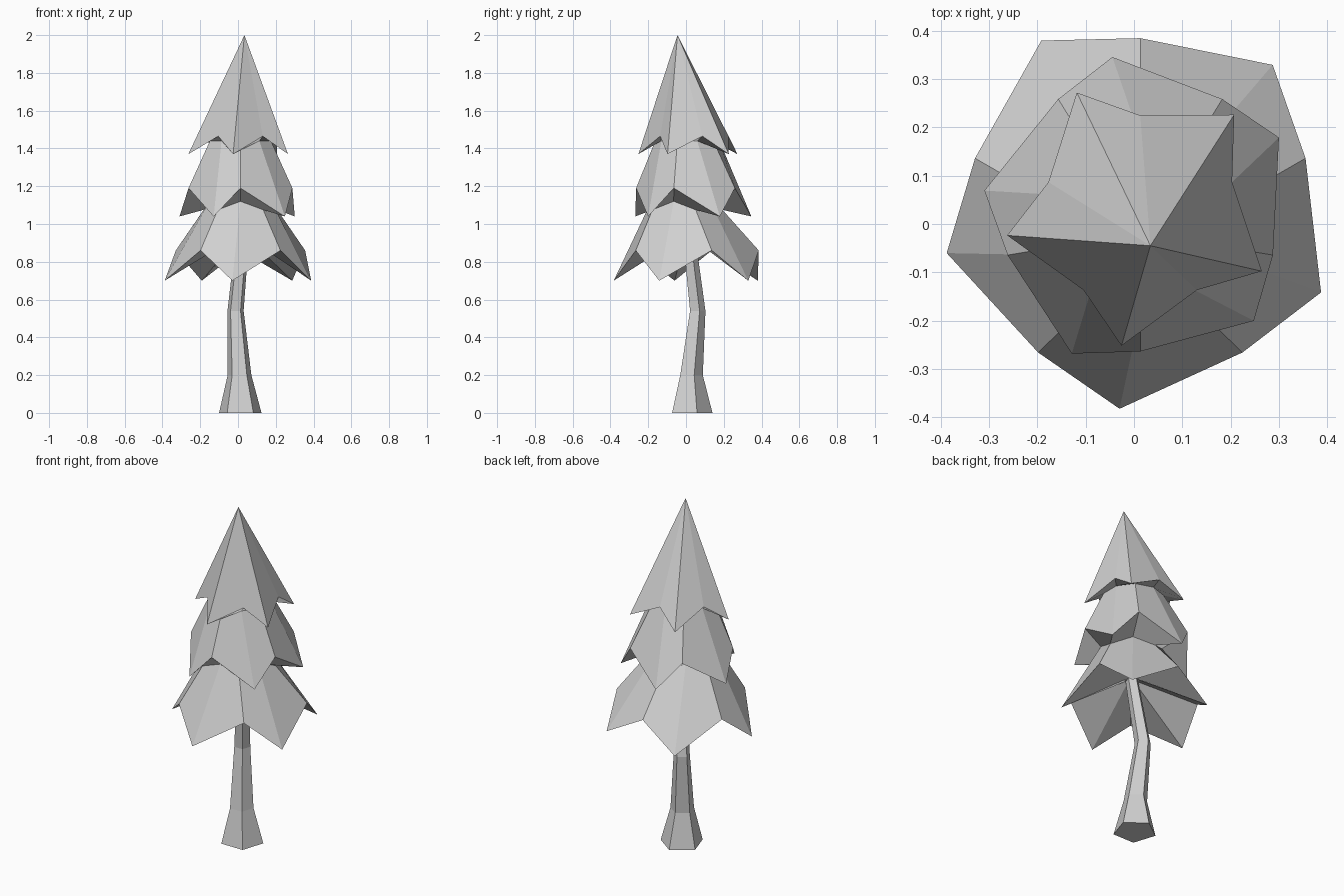
import bpy
import bmesh
from math import cos, sin, radians

cube = bpy.data.objects.get("Cube")
if cube:
    bpy.data.objects.remove(cube, do_unlink=True)

grey = bpy.data.materials.new("plain grey")
grey.use_nodes = True
COLOUR = (0.63, 0.63, 0.63, 1)
grey.diffuse_color = COLOUR
grey.node_tree.nodes["Principled BSDF"].inputs["Base Color"].default_value = COLOUR

CX, CY = 0.013, 0.025  # axis of the tree


def point(r, deg, z, x=CX, y=CY):
    return (x + r * cos(radians(deg)), y + r * sin(radians(deg)), z)


def even_ring(sides, r, z, x=CX, y=CY):
    return [point(r, 90 + 360 / sides * k, z, x, y) for k in range(sides)]


def star_ring(even, odd, y=CY):
    """Ten-point ring alternating two kinds of point: (radius, height, twist)."""
    ring = []
    for k in range(10):
        r, z, twist = odd if k % 2 else even
        ring.append(point(r, 90 + 36 * k + twist, z, CX, y))
    return ring


def loft(name, rings, apex=None):
    """Skin rings from bottom to top, closing with a cap or an apex."""
    bm = bmesh.new()
    loops = [[bm.verts.new(p) for p in ring] for ring in rings]
    n = len(loops[0])
    bm.faces.new(loops[0][::-1])
    for low, high in zip(loops, loops[1:]):
        for i in range(n):
            j = (i + 1) % n
            bm.faces.new((low[i], low[j], high[j], high[i]))
    if apex:
        top = bm.verts.new(apex)
        for i in range(n):
            bm.faces.new((loops[-1][i], loops[-1][(i + 1) % n], top))
    else:
        bm.faces.new(loops[-1])
    bmesh.ops.recalc_face_normals(bm, faces=bm.faces)
    mesh = bpy.data.meshes.new(name)
    bm.to_mesh(mesh)
    bm.free()
    mesh.materials.append(grey)
    obj = bpy.data.objects.new(name, mesh)
    bpy.context.collection.objects.link(obj)
    return obj


# Bent five-sided trunk
loft("trunk", [
    even_ring(5, 0.118, 0.0, 0.012, 0.022),
    even_ring(5, 0.066, 0.2, 0.008, 0.023),
    even_ring(5, 0.045, 0.54, -0.013, 0.058),
    even_ring(5, 0.036, 0.94, 0.025, 0.012),
])

# Three tiers of foliage: drooping tips, raised valleys, leaning necks
loft("foliage", [
    even_ring(10, 0.04, 0.93, 0.025, 0.013),
    star_ring((0.36, 0.86, 0), (0.41, 0.70, -6)),
    star_ring((0.205, 1.075, 0), (0.172, 1.12, 0), -0.012),
    star_ring((0.326, 1.04, 10.2), (0.289, 1.19, 0)),
    even_ring(10, 0.17, 1.44, CX, 0.007),
    star_ring((0.2, 1.465, 0), (0.28, 1.37, -8)),
], apex=(0.034, -0.045, 2.0))
